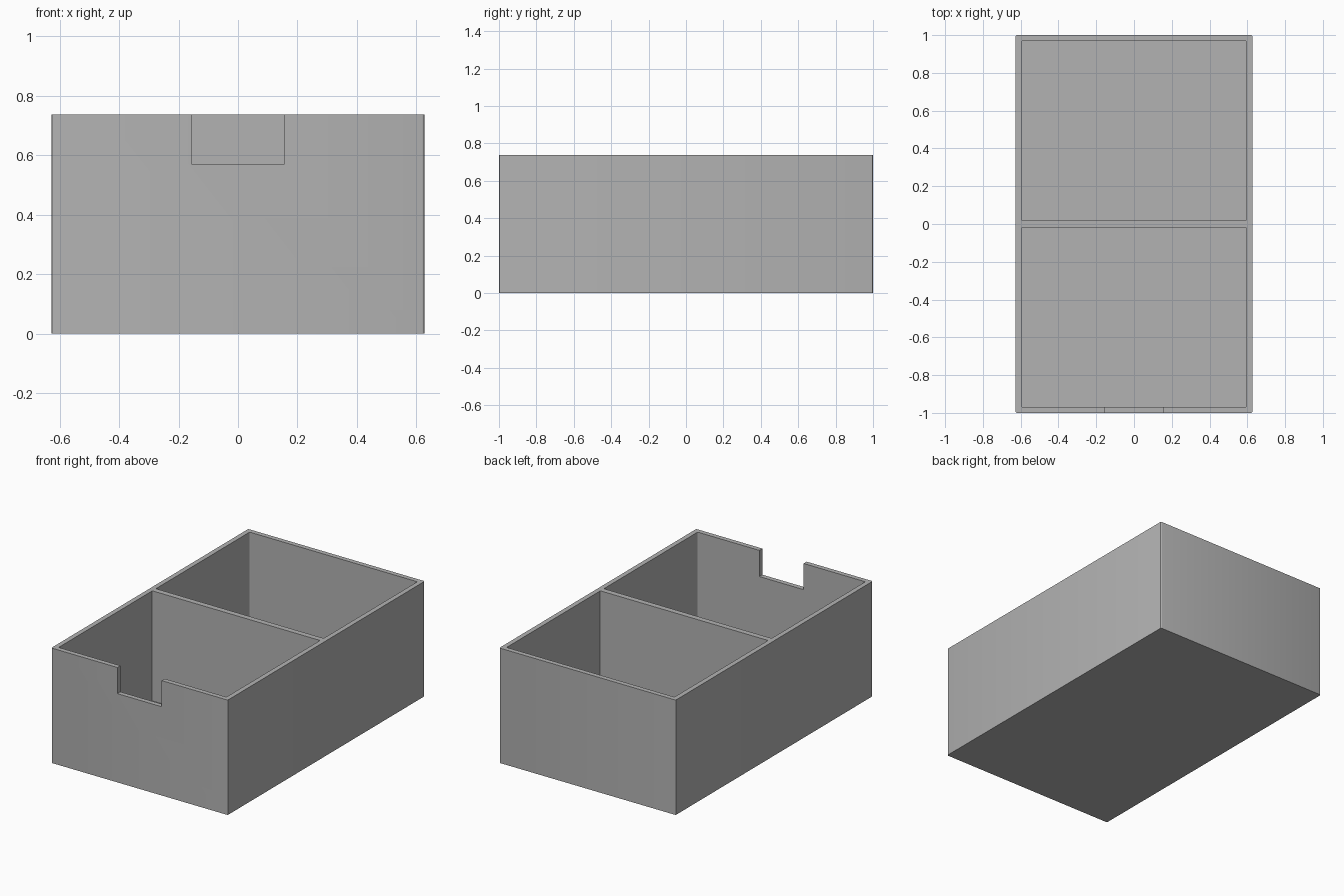
import bpy
import bmesh
from mathutils import Matrix, Vector

cube = bpy.data.objects.get("Cube")
if cube:
    bpy.data.objects.remove(cube, do_unlink=True)

HALF_X, HALF_Y, HEIGHT = 0.627, 1.0, 0.738
WALL, FLOOR, HALF_DIVIDER = 0.031, 0.031, 0.018
NOTCH_HALF, NOTCH_Z = 0.157, 0.57

grey = bpy.data.materials.new("plain grey")
grey.use_nodes = True
colour = (0.45, 0.45, 0.45, 1)
grey.diffuse_color = colour
grey.node_tree.nodes["Principled BSDF"].inputs["Base Color"].default_value = colour


def block(name, low, high, radius=0):
    """Box between two corners, with its upright edges optionally rounded."""
    low, high = Vector(low), Vector(high)
    bm = bmesh.new()
    place = Matrix.Translation((low + high) / 2) @ Matrix.Diagonal((*(high - low), 1))
    bmesh.ops.create_cube(bm, size=1, matrix=place)
    if radius:
        upright = [e for e in bm.edges
                   if abs(e.verts[0].co.z - e.verts[1].co.z) > 0.01]
        bmesh.ops.bevel(bm, geom=upright, offset=radius, segments=3,
                        profile=0.5, affect='EDGES')
    mesh = bpy.data.meshes.new(name)
    bm.to_mesh(mesh)
    bm.free()
    mesh.materials.append(grey)
    obj = bpy.data.objects.new(name, mesh)
    bpy.context.collection.objects.link(obj)
    return obj


# Solid tray body
tray = block("tray", (-HALF_X, -HALF_Y, 0), (HALF_X, HALF_Y, HEIGHT), 0.008)

# Two compartments, leaving the divider between them, and the front notch
inner_x, inner_y, above = HALF_X - WALL, HALF_Y - WALL, HEIGHT + 0.1
cutters = [
    block("rear_compartment_cutter", (-inner_x, HALF_DIVIDER, FLOOR),
          (inner_x, inner_y, above), 0.006),
    block("front_compartment_cutter", (-inner_x, -inner_y, FLOOR),
          (inner_x, -HALF_DIVIDER, above), 0.006),
    block("notch_cutter", (-NOTCH_HALF, -HALF_Y - 0.1, NOTCH_Z),
          (NOTCH_HALF, -inner_y + 0.05, above)),
]
for cutter in cutters:
    cut = tray.modifiers.new(cutter.name, 'BOOLEAN')
    cut.operation = 'DIFFERENCE'
    cut.solver = 'EXACT'
    cut.object = cutter
    cutter.hide_render = True
    cutter.hide_viewport = True
    cutter.display_type = 'WIRE'

# Soft corners, crisp rims
bpy.ops.object.select_all(action='DESELECT')
tray.select_set(True)
bpy.context.view_layer.objects.active = tray
bpy.ops.object.shade_smooth_by_angle()
